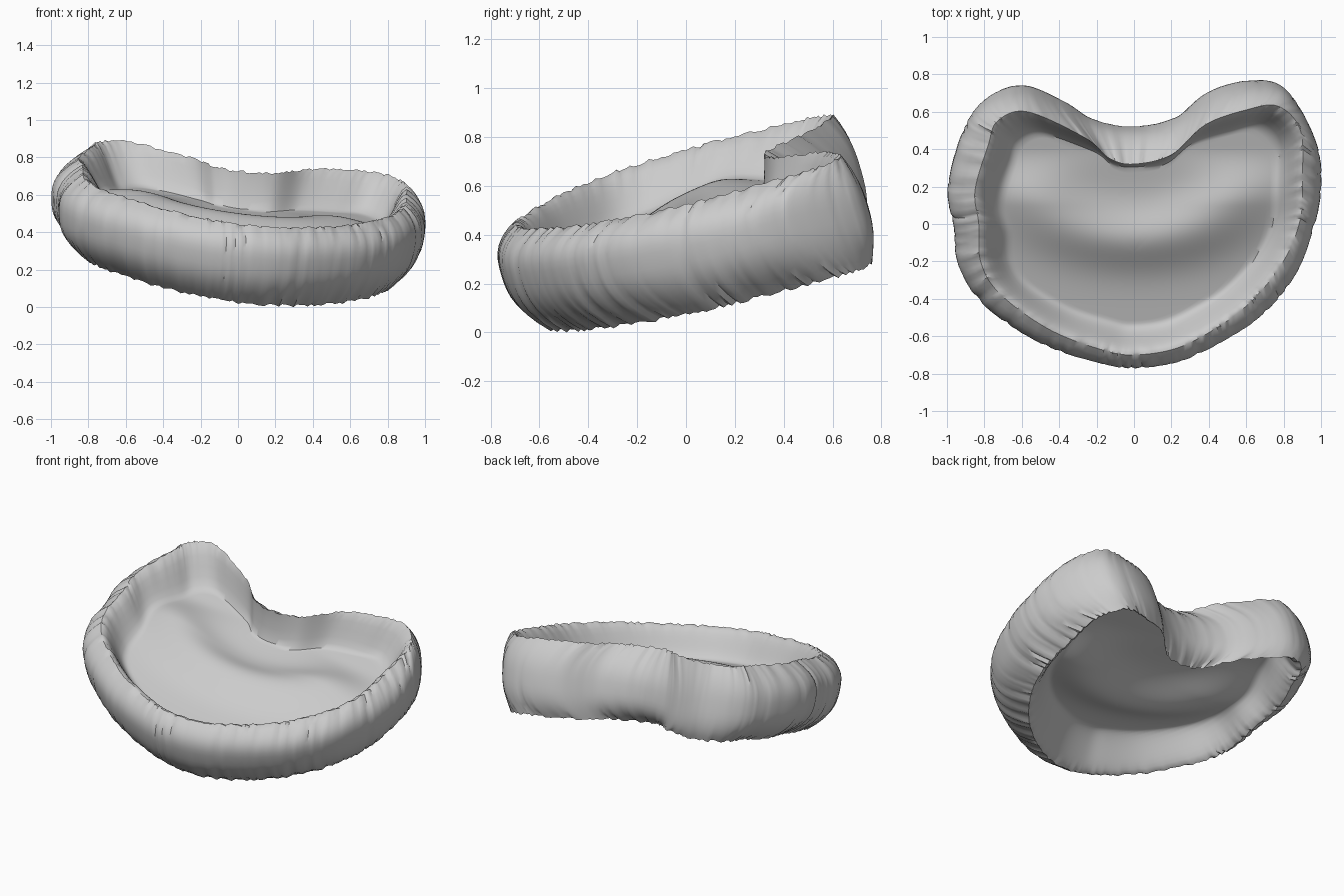
import bpy, bmesh, math, random
from mathutils import Vector

random.seed(4)
cube = bpy.data.objects.get("Cube")
if cube:
    bpy.data.objects.remove(cube, do_unlink=True)

PER_SPAN = 12      # columns between two outline points
BAND_ROWS = 14
SHEET_ROWS = 36

# Kidney outlines in plan, both starting at the back notch and running to the right
WIDEST = [(0, .51), (-.22, .55), (-.4, .65), (-.6, .72), (-.8, .65), (-.92, .49),
          (-1, .2), (-.97, 0), (-.94, -.22), (-.8, -.43), (-.5, -.63), (-.2, -.73),
          (0, -.76), (.25, -.72), (.5, -.6), (.7, -.46), (.86, -.26), (.96, 0),
          (1, .22), (.97, .45), (.83, .7), (.65, .75), (.44, .7), (.24, .56)]
RIM = [(0, .32), (-.13, .35), (-.26, .46), (-.57, .6), (-.73, .55), (-.78, .42),
       (-.85, .18), (-.83, 0), (-.82, -.2), (-.72, -.37), (-.46, -.56), (-.18, -.67),
       (0, -.7), (.24, -.66), (.48, -.53), (.66, -.38), (.81, -.18), (.89, .03),
       (.9, .24), (.89, .5), (.77, .63), (.6, .61), (.38, .53), (.2, .37)]


def smooth_loop(points):
    """Closed Catmull-Rom curve through the points."""
    p = [Vector(q) for q in points]
    n = len(p)
    out = []
    for i in range(n):
        a, b, c, d = (p[(i + k) % n] for k in (-1, 0, 1, 2))
        for j in range(PER_SPAN):
            t = j / PER_SPAN
            out.append((b * 2 + (c - a) * t + (a * 2 - b * 5 + c * 4 - d) * t * t
                        + (b * 3 - a - c * 3 + d) * t ** 3) / 2)
    return out


def rim_height(p):
    return .645 - .13 * p.x + .28 * p.y


def hem_height(p):
    return .18 - .13 * p.x + .26 * p.y


def ease(t):
    t = min(max(t, 0), 1)
    return t * t * (3 - 2 * t)


def hollow(p):
    """Sunken depth, with a soft crest curving around the notch."""
    away = math.hypot(p.x * .6, p.y - .25)
    crest = math.exp(-((away - .33) / .15) ** 2) * ease((.4 - p.y) / .3)
    return .2 - .08 * crest


def sheet_point(edge, t):
    """Plan position, depth and hem weight on a sheet sunk inside a loop point."""
    notch = math.exp(-(edge.x / .36) ** 2) if edge.y > 0 else 0
    p = edge.lerp(middle, t)
    p.y += .05 * notch * math.sin(math.pi * min(t / .3, 1))
    reach = t * (middle - edge).length
    return p, hollow(p) * ease(reach / (.17 - .1 * notch)), max(0, 1 - t * 10)


def top_point(i, t):
    p, depth, hem = sheet_point(rim[i], t)
    return p.x, p.y, rim_height(p) - depth + ragged[i] * hem


def bottom_point(i, t):
    p, depth, hem = sheet_point(under[i], t)
    return p.x, p.y, hem_height(p) + depth + ragged_low[i] * hem


def band_point(i, s):
    """Bulging outer side, from hem at 0 to rim at 1."""
    lo, hi = under[i], rim[i]
    push = widest[i] - (lo + hi) / 2
    edge = abs(2 * s - 1)
    p = lo.lerp(hi, s) + push * .97 * (1 - edge ** 2.7)
    p -= push.normalized() * crease[i] * (.25 + .75 * edge) * math.sin(math.pi * s) ** .5
    z = (1 - s) * (hem_height(lo) + ragged_low[i] * (1 - s))
    z += s * (rim_height(hi) + ragged[i] * s)
    return p.x, p.y, z


widest, rim = smooth_loop(WIDEST), smooth_loop(RIM)
count = len(rim)
under = [Vector((r.x * .95 - .03, r.y + .125)) for r in rim]
middle = Vector((0, -.15))

# Gathered fabric: fine ruffles, a few creases, ragged hems
ragged = [random.uniform(-.007, .007) for _ in range(count)]
ragged_low = [random.uniform(-.008, .008) for _ in range(count)]
crease = [random.uniform(-.003, .003) for _ in range(count)]
for _ in range(28):
    crease[random.randrange(count // 5, count - count // 8)] = .015

# One closed skin: underside outward to the hem, up the band, in across the dish
bm = bmesh.new()
steps = [(bottom_point, 1 - k / SHEET_ROWS) for k in range(1, SHEET_ROWS)]
steps += [(band_point, k / BAND_ROWS) for k in range(BAND_ROWS + 1)]
steps += [(top_point, k / SHEET_ROWS) for k in range(1, SHEET_ROWS)]
rings = [[bm.verts.new(place(i, t)) for i in range(count)] for place, t in steps]

for a, b in zip(rings, rings[1:]):
    for i in range(count):
        j = (i + 1) % count
        bm.faces.new((a[i], b[i], b[j], a[j]))
for place, ring in ((bottom_point, rings[0]), (top_point, rings[-1])):
    hub = bm.verts.new(place(0, 1))
    for i in range(count):
        bm.faces.new((ring[i], hub, ring[(i + 1) % count]))
bmesh.ops.recalc_face_normals(bm, faces=bm.faces)

# Rest the hem on the ground
lowest = min(v.co.z for v in bm.verts)
bmesh.ops.translate(bm, verts=bm.verts, vec=(0, 0, -lowest))

mesh = bpy.data.meshes.new("kidney_cushion")
bm.to_mesh(mesh)
bm.free()
cushion = bpy.data.objects.new("kidney_cushion", mesh)
bpy.context.collection.objects.link(cushion)

grey = bpy.data.materials.new("plain grey")
grey.use_nodes = True
colour = (.6, .6, .6, 1)
grey.diffuse_color = colour
grey.node_tree.nodes["Principled BSDF"].inputs["Base Color"].default_value = colour
mesh.materials.append(grey)

bpy.context.view_layer.objects.active = cushion
cushion.select_set(True)
bpy.ops.object.shade_smooth_by_angle(angle=math.radians(40))
